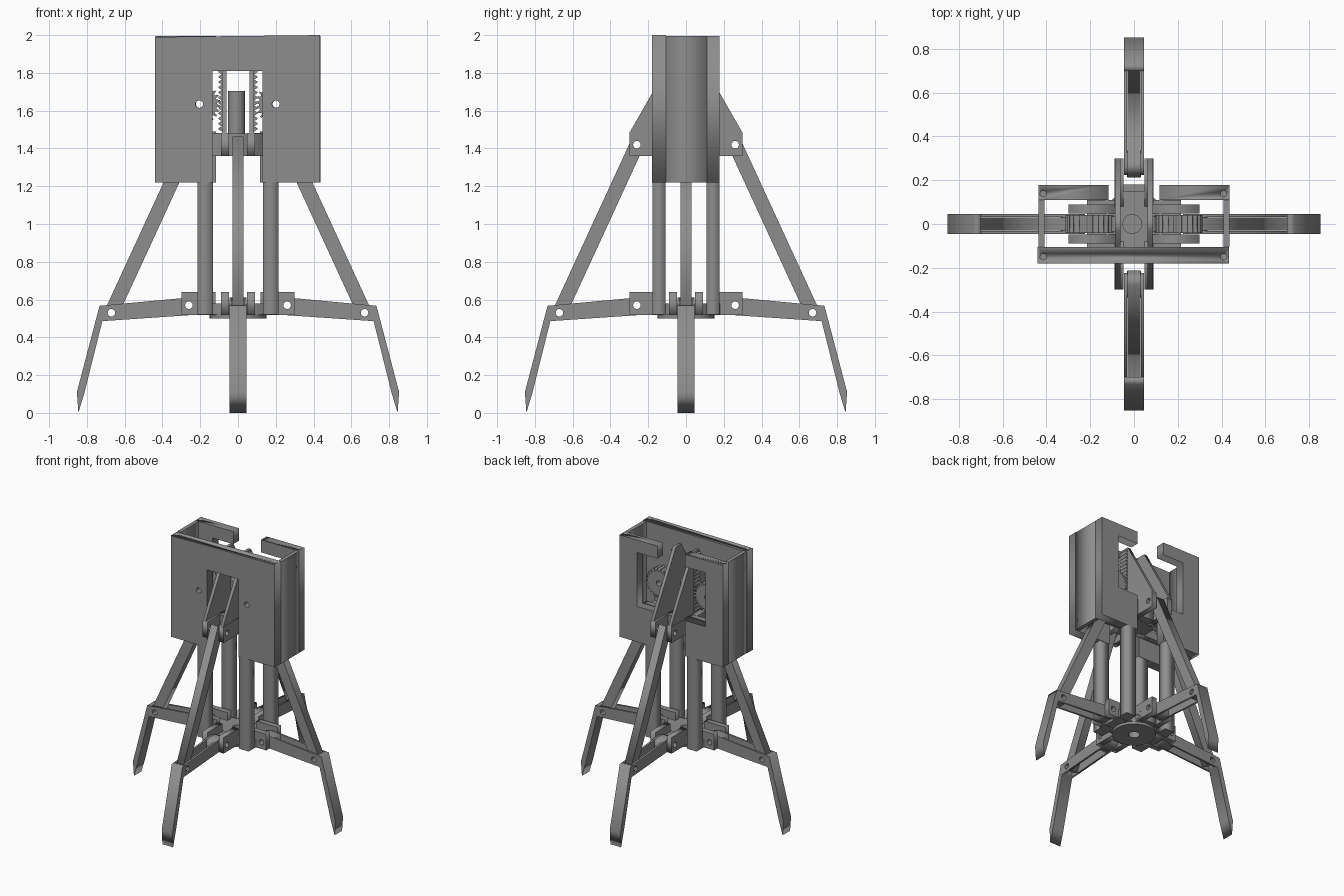
import bpy, math
from mathutils import Matrix

if "Cube" in bpy.data.objects:
    bpy.data.objects.remove(bpy.data.objects["Cube"])

grey = bpy.data.materials.new("matte_grey")
grey.diffuse_color = (0.27, 0.27, 0.27, 1)
grey.use_nodes = True
grey.node_tree.nodes["Principled BSDF"].inputs["Base Color"].default_value = grey.diffuse_color

HOLE = 0.02


def circle(cx, cy, r, n=20):
    return [(cx + r * math.cos(2 * math.pi * i / n), cy + r * math.sin(2 * math.pi * i / n)) for i in range(n)]


def rect(x0, x1, y0, y1):
    return [(x0, y0), (x1, y0), (x1, y1), (x0, y1)]


def prism(name, loops, d0, d1, matrix=Matrix()):
    """Extrude a flat outline (first loop) with holes (other loops) from d0 to d1."""
    cu = bpy.data.curves.new(name, 'CURVE')
    cu.dimensions = '2D'
    cu.fill_mode = 'BOTH'
    cu.extrude = (d1 - d0) / 2
    for loop in loops:
        sp = cu.splines.new('POLY')
        sp.points.add(len(loop) - 1)
        for p, (x, y) in zip(sp.points, loop):
            p.co = (x, y, 0, 1)
        sp.use_cyclic_u = True
    tmp = bpy.data.objects.new(name + "_outline", cu)
    bpy.context.collection.objects.link(tmp)
    bpy.context.view_layer.update()
    me = bpy.data.meshes.new_from_object(tmp.evaluated_get(bpy.context.evaluated_depsgraph_get()))
    bpy.data.objects.remove(tmp)
    me.transform(matrix @ Matrix.Translation((0, 0, (d0 + d1) / 2)))
    me.materials.clear()
    me.materials.append(grey)
    ob = bpy.data.objects.new(name, me)
    bpy.context.collection.objects.link(ob)
    return ob


def side_frame(angle):
    """Outline plane = (outward, up); depth runs sideways."""
    return Matrix.Rotation(angle, 4, 'Z') @ Matrix.Rotation(math.pi / 2, 4, 'X')


FRONT = side_frame(0)   # depth d corresponds to y = -d

# Housing: front wall with slot open at the bottom
front = prism("housing_front", [
    [(-0.44, 1.22), (-0.135, 1.22), (-0.135, 1.81), (0.13, 1.81), (0.13, 1.22), (0.435, 1.22), (0.435, 2), (-0.44, 1.99)],
    circle(-0.205, 1.635, HOLE), circle(0.2, 1.635, HOLE)], 0.105, 0.18, FRONT)
walls = [front]

# Housing: side walls and C-shaped back panels
for s, side in ((-1, "left"), (1, "right")):
    prism("housing_side_" + side, [rect(*sorted((s * 0.408, s * 0.437)), -0.105, 0.11)], 1.22, 1.995)
    panel = [(0.437, 1.22), (0.117, 1.22), (0.117, 1.49), (0.29, 1.49), (0.29, 1.9), (0.117, 1.9), (0.117, 1.995), (0.437, 1.995)]
    walls.append(prism("housing_back_" + side, [[(s * x, z) for x, z in panel]], -0.178, -0.11, FRONT))

# Screw holes in the housing corners
for x in (-0.415, 0.41):
    for y in (-0.15, 0.138):
        cut = prism("screw_hole_cutter", [circle(x, y, 0.014, 12)], 1.85, 2.05)
        cut.hide_render = True
        cut.hide_viewport = True
        cut.display_type = 'WIRE'
        for wall in walls:
            if (y < 0) == (wall is front) and (wall is front or (x < 0) == wall.name.endswith("left")):
                m = wall.modifiers.new("screw_hole", 'BOOLEAN')
                m.operation = 'DIFFERENCE'
                m.object = cut

# Four corner legs between housing and base
for sx in (-1, 1):
    for sy in (-1, 1):
        prism("leg", [rect(*sorted((sx * 0.133, sx * 0.215)), *sorted((sy * 0.108, sy * 0.178)))], 0.52, 1.225)

# Base plate with disc flange, and sliding carriage core
prism("base_plate", [rect(-0.215, 0.215, -0.11, 0.11), circle(0, 0, 0.04)], 0.52, 0.58)
prism("base_cross", [rect(-0.09, 0.09, -0.18, 0.18), circle(0, 0, 0.04)], 0.521, 0.579)
prism("base_disc", [circle(0, 0, 0.15, 40), circle(0, 0, 0.04)], 0.5, 0.52)
prism("carriage_core", [rect(-0.13, 0.13, -0.09, 0.09)], 1.36, 1.48)
prism("carriage_cross", [rect(-0.09, 0.09, -0.15, 0.15)], 1.361, 1.479)
tube = prism("centre_tube", [circle(-0.008, 0, 0.045, 32)], 1.4, 1.705)

# Four identical claws with their clevis brackets
FINGER = [(0.7, 0.487), (0.718, 0.487), (0.812, 0.11), (0.845, 0.0), (0.853, 0.11), (0.733, 0.567), (0.7, 0.57)]
RAIL = [(0.225, 0.53), (0.26, 0.517), (0.7, 0.487), (0.7, 0.57), (0.3, 0.607), (0.26, 0.61), (0.225, 0.595)]
KNUCKLE = [(0.215, 0.54), (0.25, 0.523), (0.335, 0.516), (0.335, 0.602), (0.25, 0.61), (0.215, 0.6)]
lo, hi = (0.67, 0.53), (0.26, 1.42)
dx, dz = hi[0] - lo[0], hi[1] - lo[1]
length = math.hypot(dx, dz)
ux, uz = dx / length, dz / length


def along(t, w):
    return (lo[0] + ux * t - uz * w, lo[1] + uz * t + ux * w)


ARM = [along(t, w) for t, w in ((-0.02, -0.038), (length + 0.03, -0.038), (length + 0.03, 0.038), (-0.02, 0.038))]

for k in range(4):
    fr = side_frame(k * math.pi / 2)
    pin_in, pin_out = circle(0.26, 0.57, HOLE), circle(*lo, HOLE)
    prism("claw_finger", [FINGER], -0.045, 0.045, fr)
    prism("claw_knuckle", [KNUCKLE, pin_in], -0.031, 0.031, fr)
    prism("upper_arm", [ARM, pin_out, circle(*hi, HOLE)], -0.03, 0.03, fr)
    for s in (-1, 1):
        prism("claw_rail", [RAIL, pin_in, pin_out], *sorted((s * 0.031, s * 0.045)), fr)
        prism("base_clevis", [rect(0.12, 0.3, 0.518, 0.64), pin_in], *sorted((s * 0.048, s * 0.09)), fr)
        prism("carriage_clevis", [rect(0.08, 0.3, 1.36, 1.481), circle(*hi, HOLE)],
              *sorted((s * 0.048, s * 0.09)), fr)

# Gable plates rising from the carriage, carrying the racks
GABLE = [(-0.3, 1.475), (0.3, 1.475), (0.3, 1.482), (0.035, 1.945), (-0.035, 1.945), (-0.3, 1.482)]
YZ = side_frame(math.pi / 2)
PITCH = 0.0275
for s, side in ((-1, "left"), (1, "right")):
    prism("gable_plate_" + side, [GABLE], *sorted((s * 0.062, s * 0.086)), YZ)

    # Toothed rack on the outer face of the plate
    rack = [(s * 0.07, 1.49)]
    for i in range(16):
        z = 1.49 + i * PITCH
        rack += [(s * 0.086, z), (s * 0.103, z + PITCH * 0.4), (s * 0.103, z + PITCH * 0.6)]
    rack += [(s * 0.086, 1.93), (s * 0.07, 1.93)]
    prism("rack_" + side, [rack], -0.035, 0.035, FRONT)

    # Spur gear driving the rack
    gear, n = [], 24
    for i in range(n):
        for f, r in ((0, 0.092), (0.3, 0.092), (0.55, 0.11), (0.75, 0.11)):
            a = 2 * math.pi * (i + f) / n
            gear.append((s * 0.203 + r * math.cos(a), 1.635 + r * math.sin(a)))
    prism("gear_" + side, [gear, circle(s * 0.203, 1.635, HOLE)], -0.04, 0.04, FRONT)

# Smooth the round tube
bpy.ops.object.select_all(action='DESELECT')
tube.select_set(True)
bpy.context.view_layer.objects.active = tube
bpy.ops.object.shade_smooth_by_angle()
